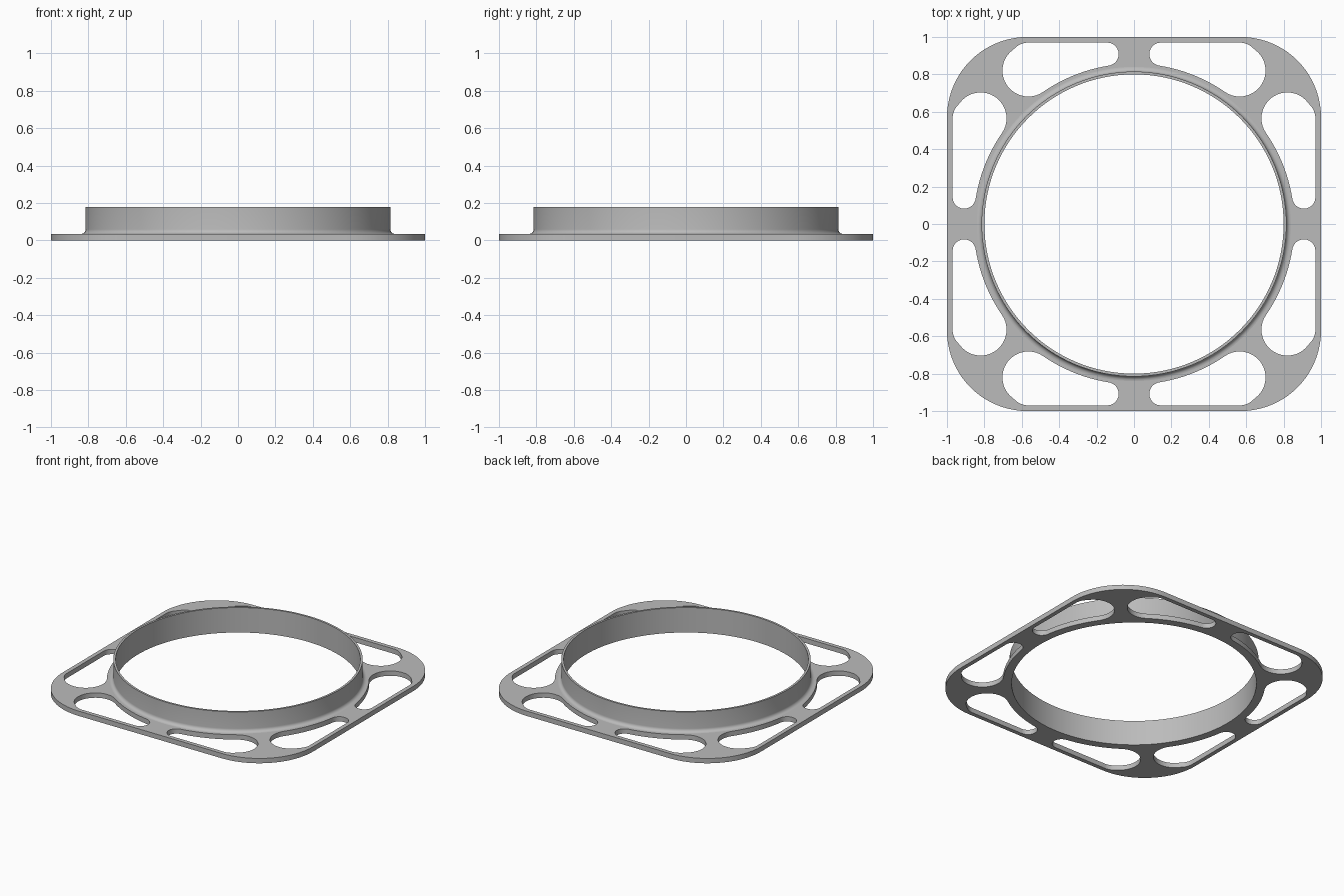
import bpy, bmesh
from math import sin, cos, pi, radians, hypot, atan2, degrees

if "Cube" in bpy.data.objects:
    bpy.data.objects.remove(bpy.data.objects["Cube"], do_unlink=True)

THICK, TOP = 0.035, 0.18         # plate thickness, collar height
R_IN, R_OUT, R_FOOT = 0.80, 0.815, 0.84
SEG = 128


def arc(cx, cy, r, a0, a1, n):
    """Points on an arc, angles in degrees."""
    return [(cx + r * cos(radians(a0 + (a1 - a0) * i / n)),
             cy + r * sin(radians(a0 + (a1 - a0) * i / n))) for i in range(n + 1)]


def outline():
    """Rounded square."""
    c, r = 0.57, 0.43
    pts = []
    for k, (sx, sy) in enumerate([(1, 1), (-1, 1), (-1, -1), (1, -1)]):
        pts += arc(sx * c, sy * c, r, 90 * k, 90 * k + 90, 20)
    return pts


def window():
    """One opening: narrow round end, concentric inner edge, wide lobe."""
    ax, ay, ar = 0.144, 0.908, 0.062
    bx, by = 0.565, 0.82
    edge = hypot(ax, ay) - ar
    br = hypot(bx, by) - edge
    ta, tb = degrees(atan2(ay, ax)), degrees(atan2(by, bx))
    pts = arc(ax, ay, ar, 90, 180 + ta, 14)
    pts += arc(0, 0, edge, ta, tb, 14)[1:]
    pts += arc(bx, by, br, 180 + tb, 405, 20)[1:]
    pts += arc(0.565, 0.87, 0.10, 48, 90, 8)
    return pts


def add_loop(bm, pts):
    vs = [bm.verts.new((x, y, 0)) for x, y in pts]
    return [bm.edges.new((vs[i - 1], vs[i])) for i in range(len(vs))]


bm = bmesh.new()

# Flat plate with a central hole and eight mirrored windows
edges = add_loop(bm, outline())
edges += add_loop(bm, arc(0, 0, R_FOOT, 0, 360, SEG)[:-1])
for sx in (1, -1):
    for sy in (1, -1):
        edges += add_loop(bm, [(sx * x, sy * y) for x, y in window()])
        edges += add_loop(bm, [(sx * y, sy * x) for x, y in window()])
bmesh.ops.triangle_fill(bm, edges=edges, use_beauty=True, normal=(0, 0, 1))
ext = bmesh.ops.extrude_face_region(bm, geom=bm.faces[:], use_keep_orig=True)
bmesh.ops.translate(bm, vec=(0, 0, THICK),
                    verts=[g for g in ext["geom"] if isinstance(g, bmesh.types.BMVert)])
inner_wall = [f for f in bm.faces if all(v.co.xy.length < R_FOOT + 0.001 for v in f.verts)]
bmesh.ops.delete(bm, geom=inner_wall, context="FACES")

# Collar, turned from a profile with a filleted foot
fil = R_FOOT - R_OUT
profile = [(R_FOOT, 0), (R_IN, 0), (R_IN, TOP), (R_OUT, TOP)]
profile += arc(R_FOOT, THICK + fil, fil, 180, 270, 6)
rings = [[bm.verts.new((r * cos(2 * pi * i / SEG), r * sin(2 * pi * i / SEG), z))
          for i in range(SEG)] for r, z in profile]
for a, b in zip(rings, rings[1:]):
    for i in range(SEG):
        bm.faces.new((a[i - 1], a[i], b[i], b[i - 1]))
bmesh.ops.remove_doubles(bm, verts=bm.verts[:], dist=0.0002)
bmesh.ops.recalc_face_normals(bm, faces=bm.faces[:])

mesh = bpy.data.meshes.new("collar_flange")
bm.to_mesh(mesh)
bm.free()
flange = bpy.data.objects.new("collar_flange", mesh)
bpy.context.collection.objects.link(flange)

# Single grey material
grey = bpy.data.materials.new("plain_grey")
grey.use_nodes = True
colour = (0.5, 0.5, 0.5, 1)
grey.diffuse_color = colour
grey.node_tree.nodes["Principled BSDF"].inputs["Base Color"].default_value = colour
mesh.materials.append(grey)

# Smooth curved walls, keep level faces flat
bpy.ops.object.select_all(action="DESELECT")
flange.select_set(True)
bpy.context.view_layer.objects.active = flange
bpy.ops.object.shade_smooth_by_angle(angle=radians(30))
for p in mesh.polygons:
    if abs(p.normal.z) > 0.999:
        p.use_smooth = False
